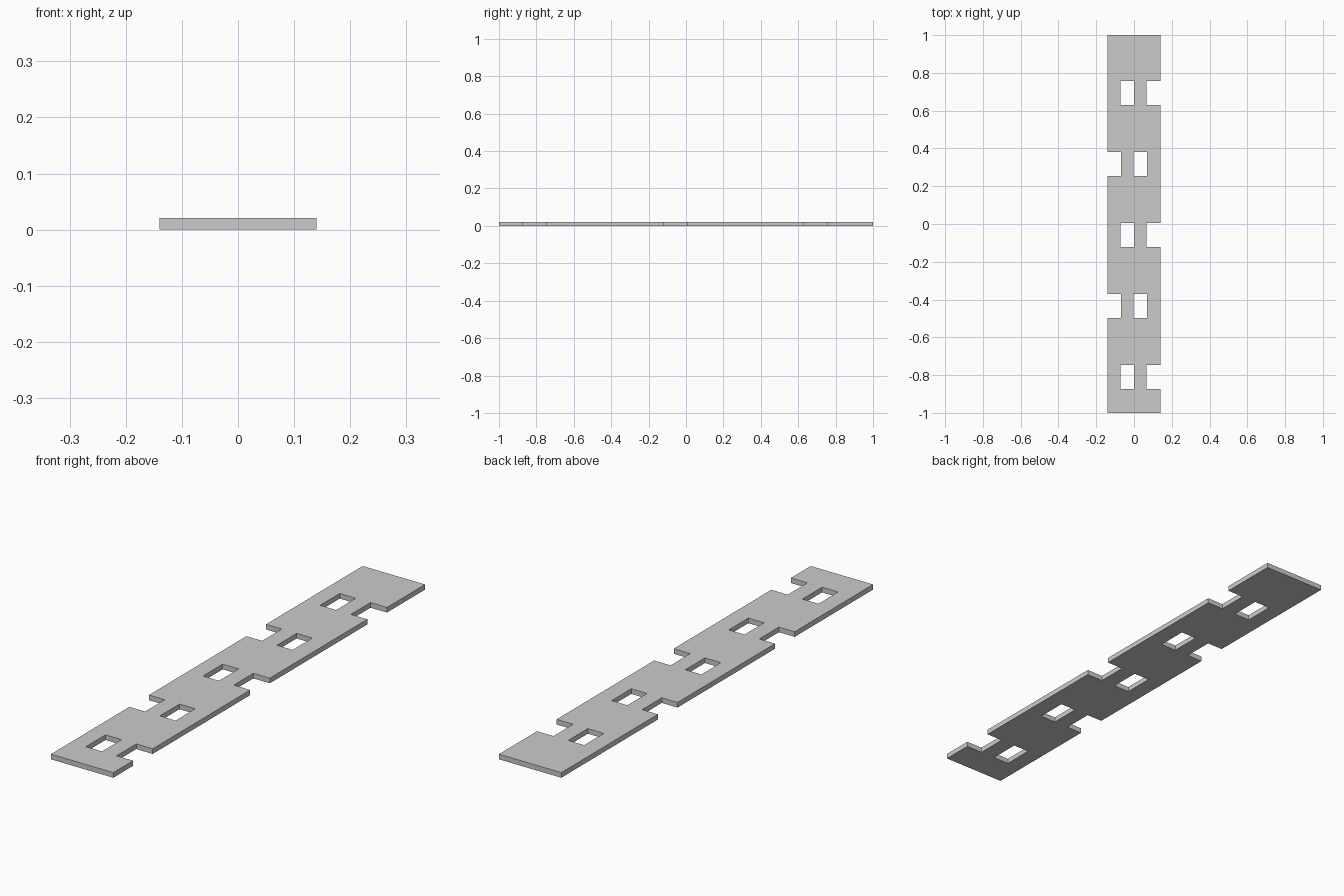
import bpy, bmesh

if "Cube" in bpy.data.objects:
    bpy.data.objects.remove(bpy.data.objects["Cube"])

HALF_W, THICK = 0.14, 0.021
PITCH, HOLE_LEN, FIRST = 0.3757, 0.126, -0.873

# Openings alternate: inner window + right notch, then left notch + inner window
ROW_A = [(-0.072, 0.0), (0.066, HALF_W)]
ROW_B = [(-HALF_W, -0.069), (-0.003, 0.068)]
openings = []
for i in range(5):
    y0 = FIRST + i * PITCH
    for x0, x1 in (ROW_A if i % 2 == 0 else ROW_B):
        openings.append((x0, x1, y0, y0 + HOLE_LEN))

xs = sorted({-HALF_W, HALF_W} | {v for o in openings for v in o[:2]})
ys = sorted({-1.0, 1.0} | {v for o in openings for v in o[2:]})

# Flat sheet of shared-vertex cells, leaving the openings empty
bm = bmesh.new()
grid = [[bm.verts.new((x, y, 0)) for y in ys] for x in xs]
for i in range(len(xs) - 1):
    for j in range(len(ys) - 1):
        cx, cy = (xs[i] + xs[i + 1]) / 2, (ys[j] + ys[j + 1]) / 2
        if not any(a < cx < b and c < cy < d for a, b, c, d in openings):
            bm.faces.new((grid[i][j], grid[i + 1][j], grid[i + 1][j + 1], grid[i][j + 1]))
bmesh.ops.delete(bm, geom=[v for v in bm.verts if not v.link_faces], context='VERTS')

# Thicken the sheet upward
ext = bmesh.ops.extrude_face_region(bm, geom=bm.faces[:], use_keep_orig=True)
top = [g for g in ext['geom'] if isinstance(g, bmesh.types.BMVert)]
bmesh.ops.translate(bm, verts=top, vec=(0, 0, THICK))
bmesh.ops.recalc_face_normals(bm, faces=bm.faces[:])

mesh = bpy.data.meshes.new("slotted_plate")
bm.to_mesh(mesh)
bm.free()
bpy.context.collection.objects.link(bpy.data.objects.new("slotted_plate", mesh))
